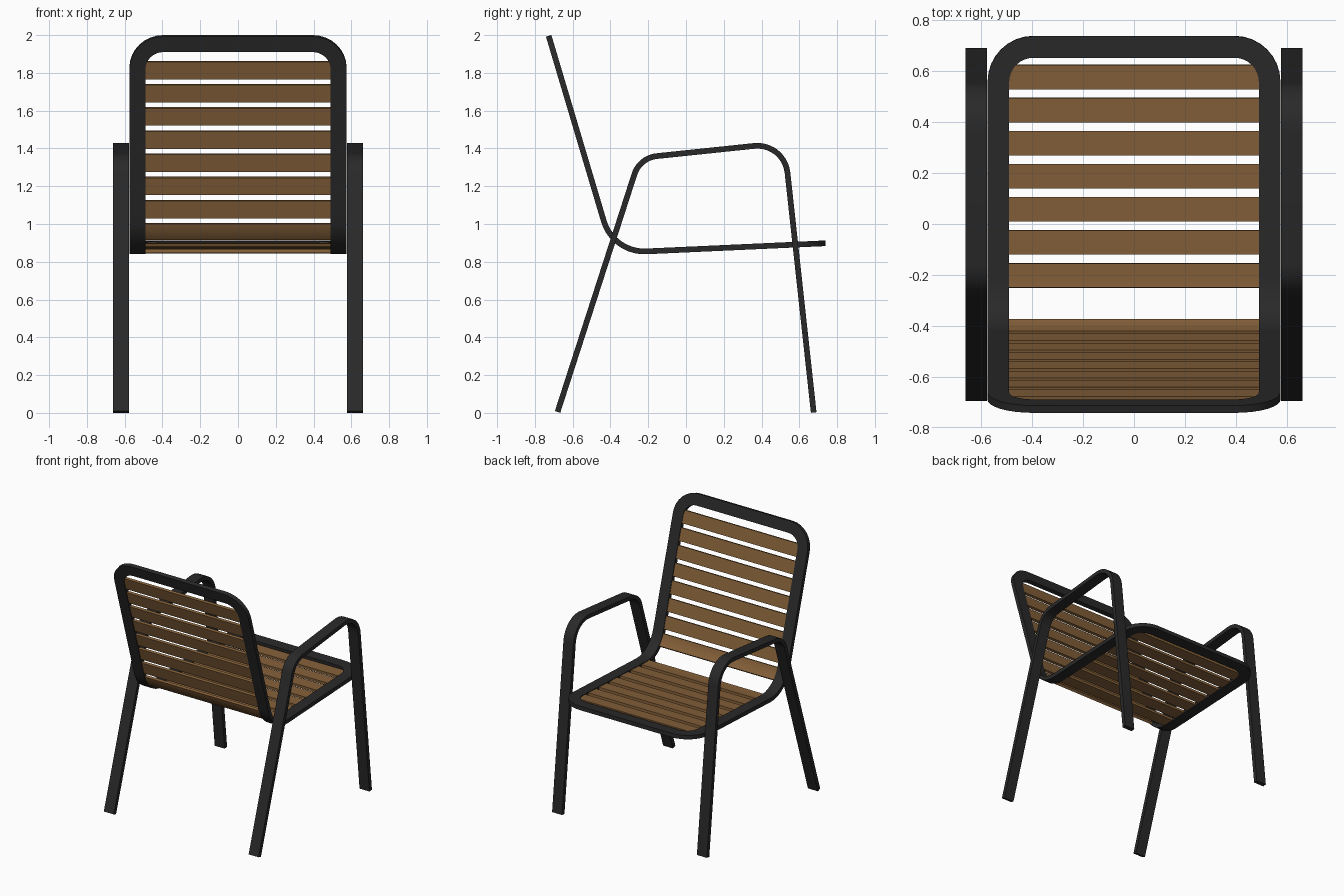
import bpy, bmesh, math
from mathutils import Vector

if "Cube" in bpy.data.objects:
    bpy.data.objects.remove(bpy.data.objects["Cube"])

T = 0.03          # bar thickness
BAND = 0.085      # bar width


def material(name, rgb):
    m = bpy.data.materials.new(name)
    m.diffuse_color = (*rgb, 1)
    m.use_nodes = True
    m.node_tree.nodes["Principled BSDF"].inputs["Base Color"].default_value = m.diffuse_color
    return m


METAL = material("dark_metal", (0.022, 0.022, 0.022))
WOOD = material("wood", (0.23, 0.115, 0.04))


def fillet(corners, radii, n=10):
    """Open (y, z) polyline whose inner corners are rounded to the radii."""
    c = [Vector(p) for p in corners]
    pts = [c[0]]
    for a, p, b, r in zip(c, c[1:], c[2:], radii):
        u, v = (a - p).normalized(), (b - p).normalized()
        half = u.angle(v) / 2
        centre = p + (u + v).normalized() * (r / math.sin(half))
        start = p + u * (r / math.tan(half)) - centre
        sweep_angle = math.pi - 2 * half
        sign = 1 if u.x * v.y - u.y * v.x < 0 else -1
        for i in range(n + 1):
            t = sign * sweep_angle * i / n
            pts.append(centre + Vector((start.x * math.cos(t) - start.y * math.sin(t),
                                        start.x * math.sin(t) + start.y * math.cos(t))))
    return pts + [c[-1]]


def normals(pts):
    out = []
    for i in range(len(pts)):
        d = pts[min(i + 1, len(pts) - 1)] - pts[max(i - 1, 0)]
        out.append(Vector((-d.y, d.x)).normalized())
    return out


def ring_mesh(name, rings, closed, mat):
    """Join a row of four-point rings into a solid bar."""
    bm = bmesh.new()
    vr = [[bm.verts.new(p) for p in ring] for ring in rings]
    pairs = list(zip(vr, vr[1:])) + ([(vr[-1], vr[0])] if closed else [])
    for a, b in pairs:
        for k in range(4):
            j = (k + 1) % 4
            bm.faces.new((a[k], a[j], b[j], b[k]))
    if not closed:
        bm.faces.new(vr[0])
        bm.faces.new(vr[-1])
    bmesh.ops.recalc_face_normals(bm, faces=bm.faces)
    me = bpy.data.meshes.new(name)
    bm.to_mesh(me)
    bm.free()
    me.materials.append(mat)
    ob = bpy.data.objects.new(name, me)
    bpy.context.collection.objects.link(ob)
    bpy.ops.object.select_all(action='DESELECT')
    ob.select_set(True)
    bpy.context.view_layer.objects.active = ob
    bpy.ops.object.shade_smooth_by_angle(angle=math.radians(30))
    return ob


def sweep(name, pts, x0, x1, thick, mat):
    """Flat bar from x0 to x1 that follows a (y, z) path."""
    rings = []
    for p, n in zip(pts, normals(pts)):
        a, b = p + n * thick / 2, p - n * thick / 2
        rings.append([(x0, *a), (x1, *a), (x1, *b), (x0, *b)])
    return ring_mesh(name, rings, False, mat)


# Side profile shared by the frame and the slats
profile = fillet([(-0.727, 1.996), (-0.385, 0.847), (0.738, 0.898)], [0.224])
prof_n = normals(profile)
dist = [0.0]
for a, b in zip(profile, profile[1:]):
    dist.append(dist[-1] + (b - a).length)
LENGTH = dist[-1]


def at(s):
    """Point and normal on the profile at distance s from the top."""
    i = max(k for k in range(len(dist) - 1) if dist[k] <= s + 1e-9 or k == 0)
    t = (s - dist[i]) / (dist[i + 1] - dist[i])
    return profile[i].lerp(profile[i + 1], t), prof_n[i].lerp(prof_n[i + 1], t).normalized()


# Seat and back frame: rounded rectangle laid onto the bent profile
HALF, R_OUT, STEPS = 0.575, 0.18, 8
R_IN = R_OUT - BAND
loop = []                                     # (outer x, s), (inner x, s)
for cx, cs, start in [(1, LENGTH - R_OUT, 0), (-1, LENGTH - R_OUT, 90),
                      (-1, R_OUT, 180), (1, R_OUT, 270)]:
    for i in range(STEPS + 1):
        t = math.radians(start + 90 * i / STEPS)
        x = cx * (HALF - R_OUT)
        loop.append([(x + r * math.cos(t), cs + r * math.sin(t)) for r in (R_OUT, R_IN)])
    bend = dist[1:-1]
    if start == 90:
        loop += [[(-HALF, s), (BAND - HALF, s)] for s in reversed(bend)]
    if start == 270:
        loop += [[(HALF, s), (HALF - BAND, s)] for s in bend]
rings = []
for (xo, so), (xi, si) in loop:
    (po, no), (pi, ni) = at(so), at(si)
    h = T / 2
    rings.append([(xo, *(po + no * h)), (xi, *(pi + ni * h)),
                  (xi, *(pi - ni * h)), (xo, *(po - no * h))])
ring_mesh("seat_and_back_frame", rings, True, METAL)

# Wooden slats, following the profile
SLAT_W = 0.096


def slat(name, centre):
    pts = [at(centre + SLAT_W * (k / 6 - 0.5))[0] for k in range(7)]
    sweep(name, pts, -0.492, 0.492, 0.02, WOOD)


for i in range(8):
    slat(f"back_slat_{i + 1}", 0.189 + 0.128 * i)
for i in range(7):
    slat(f"seat_slat_{i + 1}", LENGTH - 0.161 - 0.130 * i)

# Armrest and leg loops on both sides
arm = fillet([(-0.68, 0.005), (-0.245, 1.35), (0.52, 1.43), (0.676, 0.002)], [0.139, 0.16])
for side, label in ((-1, "left"), (1, "right")):
    sweep(f"{label}_arm_and_legs", arm, side * 0.577, side * 0.662, T, METAL)
